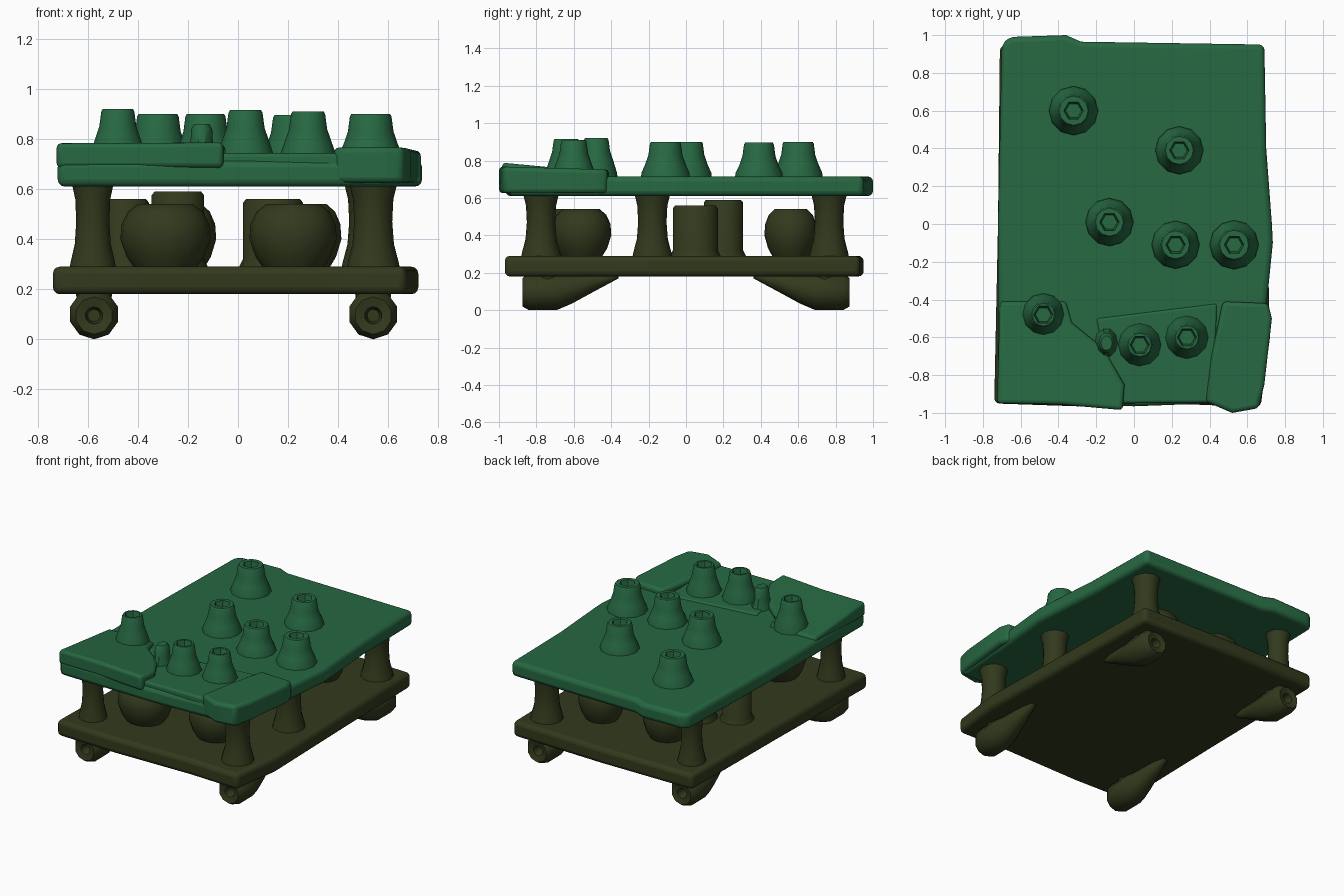
import bpy, bmesh
from math import cos, sin, pi, radians

if "Cube" in bpy.data.objects:
    bpy.data.objects.remove(bpy.data.objects["Cube"])


def material(name, rgb):
    m = bpy.data.materials.new(name)
    m.diffuse_color = (*rgb, 1)
    m.use_nodes = True
    m.node_tree.nodes["Principled BSDF"].inputs["Base Color"].default_value = m.diffuse_color
    return m


GREEN = material("green", (0.02, 0.14, 0.055))
OLIVE = material("dark_olive", (0.032, 0.042, 0.012))


def finish(name, bm, mat, bevel=0):
    bmesh.ops.recalc_face_normals(bm, faces=bm.faces)
    me = bpy.data.meshes.new(name)
    bm.to_mesh(me)
    bm.free()
    me.materials.append(mat)
    ob = bpy.data.objects.new(name, me)
    bpy.context.collection.objects.link(ob)
    if bevel:
        mod = ob.modifiers.new("bevel", 'BEVEL')
        mod.width, mod.segments = bevel, 3
        mod.limit_method, mod.angle_limit = 'ANGLE', radians(40)
    bpy.ops.object.select_all(action='DESELECT')
    ob.select_set(True)
    bpy.context.view_layer.objects.active = ob
    bpy.ops.object.shade_smooth_by_angle(angle=radians(40))
    return ob


def slab(name, outline, z0, z1, mat, slope=0.0, bevel=0.028):
    """Outline prism; the top can slope along y."""
    bm = bmesh.new()
    lo = [bm.verts.new((x, y, z0)) for x, y in outline]
    hi = [bm.verts.new((x, y, z1 + slope * y)) for x, y in outline]
    bm.faces.new(lo[::-1])
    bm.faces.new(hi)
    for i in range(len(lo)):
        j = (i + 1) % len(lo)
        bm.faces.new((lo[i], lo[j], hi[j], hi[i]))
    return finish(name, bm, mat, bevel)


def rings(name, loops, mat):
    """Skin a list of equal-sized point loops and cap both ends."""
    bm = bmesh.new()
    vs = [[bm.verts.new(p) for p in loop] for loop in loops]
    n = len(vs[0])
    for a, b in zip(vs, vs[1:]):
        for i in range(n):
            j = (i + 1) % n
            bm.faces.new((a[i], a[j], b[j], b[i]))
    bm.faces.new(vs[0][::-1])
    bm.faces.new(vs[-1])
    return finish(name, bm, mat)


def lathe(name, x, y, profile, mat, n=16, hexes=0, sy=1.0):
    """Turned part; the last `hexes` rings become hexagonal (n = 12)."""
    loops = []
    for k, (r, z) in enumerate(profile):
        hexed = k >= len(profile) - hexes
        loop = []
        for i in range(n):
            q = r * (cos(pi / 6) if hexed and i % 2 else 1)
            a = 2 * pi * i / n
            loop.append((x + q * cos(a), y + sy * q * sin(a), z))
        loops.append(loop)
    return rings(name, loops, mat)


# Lower deck
slab("lower_deck", [(-0.74, -0.95), (-0.3, -0.965), (0.3, -0.955), (0.67, -0.97), (0.72, -0.6),
                    (0.70, 0.2), (0.69, 0.93), (0.0, 0.95), (-0.71, 0.945), (-0.72, 0.0)],
     0.18, 0.29, OLIVE)

# Upper deck with its raised front corners
slab("upper_deck", [(-0.72, -0.95), (0.0, -0.965), (0.4, -0.95), (0.66, -0.95), (0.70, -0.45),
                    (0.735, -0.1), (0.73, 0.0), (0.70, 0.4), (0.69, 0.95), (-0.28, 0.965),
                    (-0.36, 1.0), (-0.66, 0.99), (-0.70, 0.95), (-0.72, 0.0)],
     0.61, 0.715, GREEN)
slab("left_front_panel", [(-0.725, -0.95), (-0.4, -0.955), (-0.06, -0.985), (-0.05, -0.85),
                          (-0.16, -0.66), (-0.33, -0.52), (-0.36, -0.41), (-0.71, -0.41)],
     0.685, 0.695, GREEN, slope=-0.095, bevel=0.02)
slab("middle_front_panel", [(-0.1, -0.95), (0.42, -0.945), (0.44, -0.42), (-0.2, -0.5)],
     0.66, 0.706, GREEN, slope=-0.04, bevel=0.015)
slab("right_front_panel", [(0.38, -0.94), (0.52, -1.0), (0.66, -0.975), (0.69, -0.85),
                           (0.73, -0.5), (0.71, -0.42), (0.47, -0.41), (0.41, -0.7)],
     0.625, 0.74, GREEN, slope=-0.028, bevel=0.022)

# Bottles on the upper deck: x, y, top height, neck radius
bottles = [(-0.32, 0.60, 0.90, 0.083), (0.24, 0.39, 0.895, 0.08), (-0.13, 0.01, 0.90, 0.08),
           (0.22, -0.11, 0.895, 0.08), (0.53, -0.11, 0.90, 0.083), (-0.48, -0.48, 0.92, 0.066),
           (0.03, -0.64, 0.915, 0.068), (0.28, -0.60, 0.91, 0.068)]
for i, (x, y, t, r) in enumerate(bottles):
    lathe(f"bottle_{i + 1}", x, y,
          [(r + 0.05, 0.69), (r + 0.045, 0.735), (r + 0.025, t - 0.12), (r + 0.008, t - 0.07),
           (r, t - 0.01), (r - 0.006, t), (0.052, t), (0.042, t - 0.045)],
          GREEN, n=12, hexes=2)
lathe("small_stopper", -0.145, -0.63,
      [(0.065, 0.71), (0.045, 0.78), (0.042, 0.84), (0.03, 0.86)], GREEN, n=10, sy=1.3)

# Corner posts, and one extra pillar on the right side
posts = [(x, y) for x in (-0.58, 0.54) for y in (-0.775, 0.765)] + [(0.52, -0.18)]
for i, (x, y) in enumerate(posts):
    f = 1.15 if x > 0 else 1.0
    lathe(f"post_{i + 1}", x, y,
          [(0.095 * f, 0.27), (0.088 * f, 0.31), (0.072 * f, 0.38), (0.066 * f, 0.47),
           (0.07 * f, 0.56), (0.085 * f, 0.63)], OLIVE)

# Round pots near the front and back of the lower deck
for i, (x, y, s) in enumerate([(-0.29, -0.61, 1.0), (0.22, -0.56, 0.97),
                               (0.26, 0.56, 0.85), (-0.24, 0.56, 0.85)]):
    lathe(f"round_pot_{i + 1}", x, y,
          [(0.12 * s, 0.28), (0.155 * s, 0.33), (0.18 * s, 0.40), (0.175 * s, 0.46),
           (0.15 * s, 0.51), (0.11 * s, 0.54)], OLIVE, n=20, sy=0.92)

# Straight jars in the middle row
for i, (x, y, r, t) in enumerate([(0.14, 0.05, 0.12, 0.56), (-0.24, 0.20, 0.105, 0.59),
                                  (-0.45, 0.08, 0.095, 0.56)]):
    lathe(f"jar_{i + 1}", x, y,
          [(r + 0.02, 0.28), (r, 0.32), (r, t - 0.015), (r - 0.012, t)], OLIVE)

# Casters: barrels lying along y with a hollow outer end, tapering inwards up to the deck
sections = [(0.80, 0.095, 0.025), (0.865, 0.095, 0.035), (0.875, 0.095, 0.075), (0.84, 0.1, 0.1),
            (0.69, 0.1, 0.099), (0.61, 0.115, 0.08), (0.50, 0.15, 0.055), (0.36, 0.19, 0.02)]
for sx, cx in (("left", -0.575), ("right", 0.54)):
    for sy, d in (("front", -1), ("back", 1)):
        loops = [[(cx + r * cos(pi * (i + 0.5) / 5), d * y, z + r * sin(pi * (i + 0.5) / 5))
                  for i in range(10)] for y, z, r in sections]
        rings(f"{sy}_{sx}_caster", loops, OLIVE)
        # Short stem joining the barrel to the deck
        lathe(f"{sy}_{sx}_caster_stem", cx, d * 0.74, [(0.06, 0.1), (0.075, 0.2)], OLIVE, n=10)
